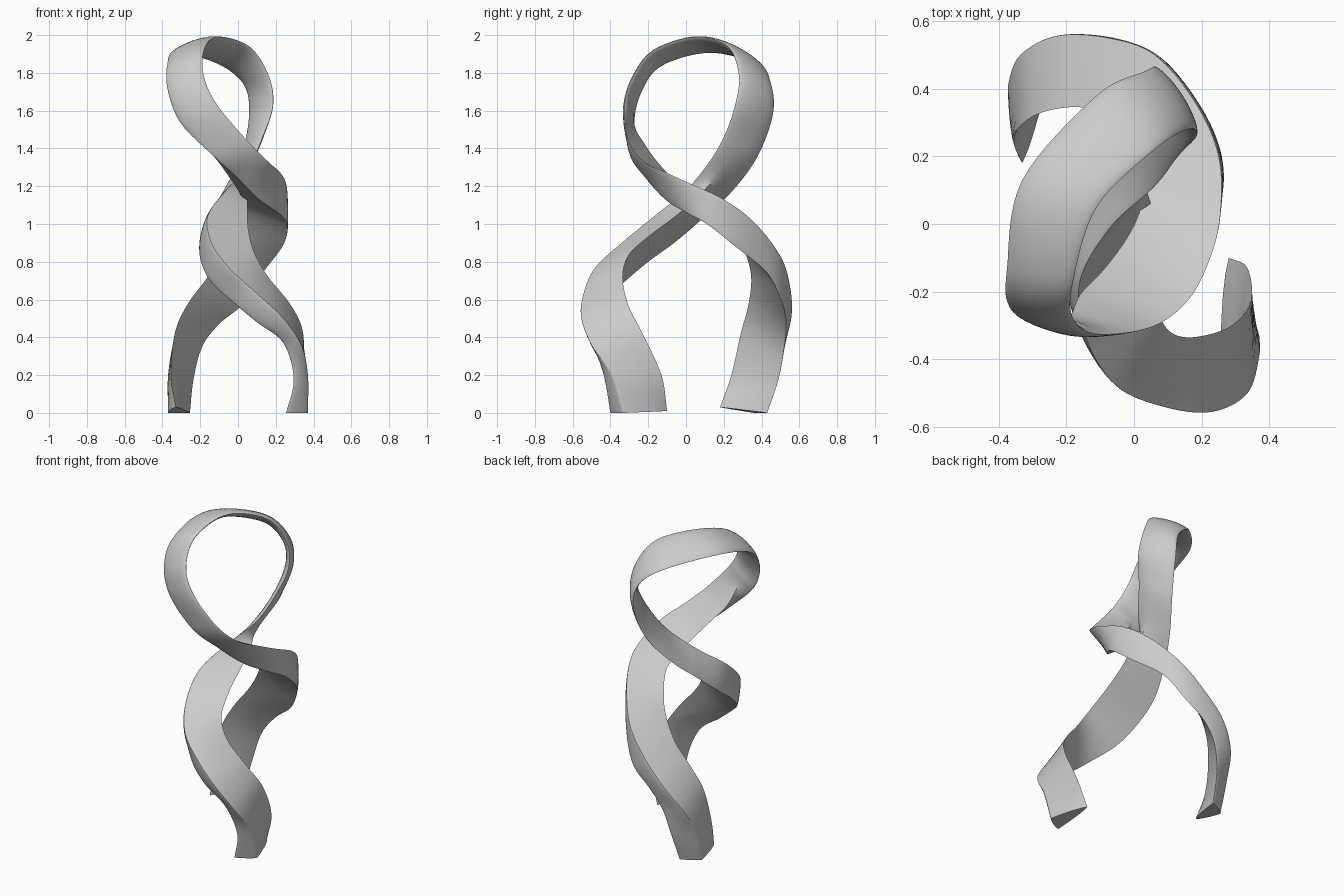
import bpy, bmesh, math
from mathutils import Vector

if "Cube" in bpy.data.objects:
    bpy.data.objects.remove(bpy.data.objects["Cube"])

# Front leg stations: ridge point, lower edge point, inner edge point
LEG = [
    (.37, -.33, 0, .255, -.40, 0, .28, -.10, .01),
    (.37, -.39, .20, .295, -.43, .18, .335, -.13, .20),
    (.335, -.50, .36, .24, -.48, .37, .345, -.23, .42),
    (.23, -.555, .51, .10, -.49, .48, .28, -.305, .57),
    (.09, -.54, .64, -.02, -.45, .58, .16, -.335, .72),
]
# Front strand climbing into the loop
RISE = [
    (-.05, -.48, .77, -.14, -.33, .69, .09, -.30, .84),
    (-.14, -.34, .90, -.195, -.20, .80, .06, -.19, .94),
    (-.16, -.17, 1.04, -.20, -.05, .91, .05, -.07, 1.03),
    (-.07, -.01, 1.17, -.15, .10, 1.04, .05, .05, 1.13),
    (.06, .11, 1.31, -.07, .25, 1.18, .03, .15, 1.24),
]
# Loop: two edge points only, lens-shaped section
LOOP = [
    (.13, .20, 1.46, .02, .38, 1.36), (.185, .26, 1.63, .06, .46, 1.58),
    (.16, .28, 1.79, .03, .45, 1.74), (.06, .22, 1.94, -.11, .38, 1.85),
    (-.11, .05, 1.99, -.33, .13, 1.91), (-.18, -.17, 1.92, -.375, -.13, 1.84),
    (-.18, -.28, 1.78, -.37, -.24, 1.70), (-.11, -.325, 1.63, -.30, -.28, 1.53),
]
# Rear strand coming down from the loop
FALL = [
    (.05, -.305, 1.44, -.13, -.29, 1.36, -.16, -.21, 1.41),
    (.16, -.225, 1.33, .0, -.21, 1.24, -.09, -.135, 1.31),
    (.225, -.10, 1.27, .11, -.11, 1.13, -.02, -.04, 1.21),
    (.255, .03, 1.21, .21, .0, 1.06, .02, .05, 1.14),
    (.25, .20, 1.13, .26, .11, 1.0, .03, .16, 1.07),
    (.18, .36, 1.01, .24, .25, .89, -.02, .26, .97),
    (.06, .50, .83, .13, .43, .74, -.07, .31, .86),
]
# Rear leg
REAR = [
    (-.08, .55, .67, .03, .51, .58, -.16, .345, .72),
    (-.23, .555, .51, -.10, .53, .47, -.27, .33, .57),
    (-.335, .50, .36, -.19, .52, .35, -.335, .29, .42),
    (-.37, .42, .20, -.235, .49, .18, -.355, .24, .20),
    (-.37, .36, 0, -.255, .43, 0, -.33, .18, .03),
]
STEPS = 8        # smooth steps between stations
SIDE = 12        # points on each face of the section
THICK = .024     # half thickness of the plain ribbon


def spline(pts):
    """Smooth path through the points."""
    p = [2 * pts[0] - pts[1]] + pts + [2 * pts[-1] - pts[-2]]
    out = []
    for i in range(1, len(p) - 2):
        a, b, c, d = p[i - 1:i + 3]
        for k in range(STEPS):
            t = k / STEPS
            out.append(.5 * (2 * b + (c - a) * t + (2 * a - 5 * b + 4 * c - d) * t * t
                             + (3 * b - a - 3 * c + d) * t ** 3))
    return out + [pts[-1]]


tracks = ([], [], [], [])      # ridge, lower edge, front bulge, back bulge


def add(stations, side):
    for s in stations:
        top, low = Vector(s[:3]), Vector(s[3:6])
        bulge = Vector(s[6:9]) - (top + low) / 2 if side else Vector()
        tracks[0].append(top)
        tracks[1].append(low)
        tracks[2].append(bulge if side > 0 else Vector())
        tracks[3].append(bulge if side < 0 else Vector())


add(LEG + RISE, -1)
add(LOOP, 0)
add(FALL + REAR, 1)
top, low, front, back = [spline(t) for t in tracks]
mid = [(a + b) / 2 for a, b in zip(top, low)]

# Ribbon body: section swept along the tracks
bm = bmesh.new()
rings = []
last = len(mid) - 1
n = 2 * SIDE
for i, m in enumerate(mid):
    half = (top[i] - low[i]) / 2
    along = mid[min(i + 1, last)] - mid[max(i - 1, 0)]
    normal = half.cross(along).normalized()
    wide = min(1, max(front[i].length, back[i].length) / .12)
    foot = max(0, 1 - m.z / .35) * .6       # rounder section near the ground
    ring = []
    for k in range(n):
        ang = math.pi * k / SIDE
        c, s = math.cos(ang), math.sin(ang)
        bulge = front[i] if s > 0 else back[i]
        w = min(1, bulge.length / .08)
        lens = normal * (THICK * (1 - .6 * wide) * (1 - w) * s * abs(s) ** .3)
        shape = (1 - foot) * (1 - abs(c)) + foot * (1 - c * c)
        p = m + half * c + lens + bulge * shape
        p.z = min(max(p.z, 0), 2)
        ring.append(bm.verts.new(p))
    rings.append(ring)
for r, q in zip(rings, rings[1:]):
    for k in range(n):
        bm.faces.new((r[k], r[(k + 1) % n], q[(k + 1) % n], q[k]))
# Foot soles
bm.faces.new(rings[0])
bm.faces.new(rings[-1])
bmesh.ops.recalc_face_normals(bm, faces=bm.faces)

mesh = bpy.data.meshes.new("ribbon_sculpture")
bm.to_mesh(mesh)
bm.free()
ribbon = bpy.data.objects.new("ribbon_sculpture", mesh)
bpy.context.collection.objects.link(ribbon)

stone = bpy.data.materials.new("light_grey")
stone.diffuse_color = (.6, .6, .6, 1)
stone.use_nodes = True
stone.node_tree.nodes["Principled BSDF"].inputs["Base Color"].default_value = stone.diffuse_color
mesh.materials.append(stone)

bpy.context.view_layer.objects.active = ribbon
ribbon.select_set(True)
bpy.ops.object.shade_smooth_by_angle(angle=math.radians(40))
